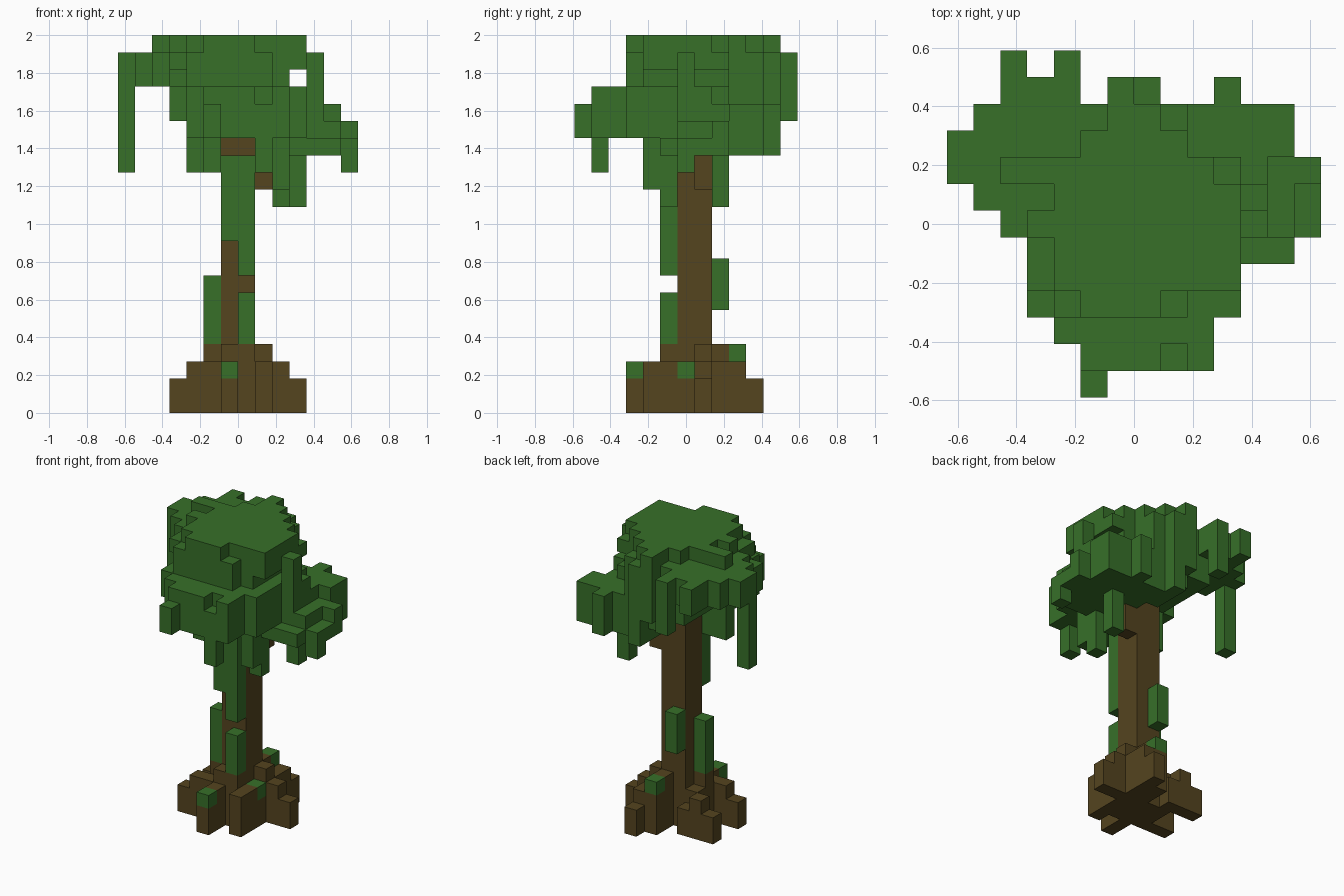
import bpy, bmesh, math
from mathutils import Vector

if "Cube" in bpy.data.objects:
    bpy.data.objects.remove(bpy.data.objects["Cube"])

UNIT = 2 / 22                      # edge of one cube
HALF_X, HALF_Y = 7, 6.5            # grid centre


def material(name, rgb):
    m = bpy.data.materials.new(name)
    m.diffuse_color = (*rgb, 1)
    m.use_nodes = True
    m.node_tree.nodes["Principled BSDF"].inputs["Base Color"].default_value = m.diffuse_color
    return m


leaf_green = material("leaf green", (0.038, 0.160, 0.022))
bark_brown = material("bark brown", (0.089, 0.058, 0.0135))

# Each block: first and last cell in x, y and z
trunk = [(6, 7, 6, 7, 0, 15), (8, 8, 7, 7, 13, 14)]

roots = [
    (8, 8, 7, 7, 0, 3), (9, 9, 7, 7, 0, 2), (10, 10, 7, 7, 0, 1),    # right
    (8, 8, 6, 6, 0, 1),
    (5, 5, 6, 6, 0, 3), (4, 5, 5, 5, 0, 2), (3, 3, 5, 5, 0, 1),      # left
    (5, 5, 7, 7, 0, 2), (5, 5, 8, 8, 0, 1), (4, 4, 8, 8, 0, 2),
    (3, 3, 8, 8, 0, 1),
    (6, 7, 5, 5, 0, 3), (6, 6, 4, 4, 0, 2), (6, 6, 3, 3, 0, 1),      # front
    (8, 8, 4, 5, 0, 2),
    (7, 7, 8, 8, 0, 3), (7, 7, 9, 9, 0, 2), (8, 8, 8, 9, 0, 2),      # back
    (8, 8, 10, 10, 0, 1),
]

moss = [
    (6, 6, 3, 3, 2, 2), (8, 8, 6, 6, 2, 2), (7, 7, 9, 9, 3, 3),      # root caps
    (7, 7, 5, 5, 4, 6), (5, 5, 6, 6, 4, 7), (6, 6, 8, 8, 6, 8),      # trunk strips
    (7, 7, 5, 5, 8, 14), (6, 6, 5, 5, 10, 14),
]

hanging_vines = [
    (9, 9, 5, 5, 12, 15), (9, 9, 4, 4, 13, 15), (10, 10, 8, 8, 12, 15),
    (13, 13, 6, 6, 14, 15), (8, 8, 1, 1, 14, 16), (0, 0, 8, 8, 14, 20),
    (4, 5, 5, 5, 14, 15), (5, 5, 4, 4, 14, 15), (11, 11, 6, 6, 15, 20),
]

lower_canopy = [
    (4, 9, 2, 5, 16, 18), (5, 7, 1, 1, 16, 18), (8, 8, 1, 1, 16, 17),
    (9, 9, 1, 1, 16, 18), (5, 5, 0, 0, 16, 17), (3, 3, 3, 5, 17, 18),
    (4, 8, 6, 10, 17, 18), (6, 8, 6, 10, 16, 16), (9, 10, 5, 8, 16, 18),
    (8, 10, 5, 8, 15, 15), (10, 10, 3, 4, 16, 18),
    (7, 10, 9, 10, 15, 17), (11, 12, 9, 10, 15, 17), (11, 11, 8, 8, 15, 17),
    (11, 12, 5, 5, 15, 15), (11, 12, 7, 7, 15, 16), (12, 12, 6, 6, 15, 16),
    (12, 13, 8, 8, 15, 16), (13, 13, 7, 7, 15, 15), (11, 11, 7, 7, 17, 18),
    (10, 10, 11, 11, 15, 17), (7, 7, 11, 11, 15, 20),
]

upper_canopy = [
    (4, 10, 4, 7, 21, 21), (2, 9, 8, 8, 21, 21), (3, 3, 6, 6, 21, 21),
    (5, 7, 3, 3, 20, 21), (8, 8, 3, 3, 19, 20), (5, 8, 9, 9, 20, 21),
    (6, 7, 10, 10, 20, 21), (5, 8, 10, 10, 19, 20), (6, 6, 11, 11, 17, 21),
    (4, 10, 4, 8, 20, 20), (4, 4, 3, 3, 20, 20), (3, 3, 4, 8, 20, 20),
    (1, 4, 7, 10, 19, 20), (0, 0, 9, 9, 19, 20), (2, 2, 6, 6, 19, 20),
    (4, 9, 4, 8, 19, 19), (4, 7, 3, 3, 19, 19), (4, 8, 9, 9, 19, 19),
    (2, 4, 11, 11, 19, 20), (2, 2, 12, 12, 19, 20), (4, 4, 12, 12, 17, 20),
]

parts = [
    ("upper_canopy", upper_canopy, leaf_green),
    ("lower_canopy", lower_canopy, leaf_green),
    ("hanging_vines", hanging_vines, leaf_green),
    ("roots", roots, bark_brown),
    ("moss", moss, leaf_green),
    ("trunk", trunk, bark_brown),
]

# Fill the grid; later parts win where blocks overlap
cells = {}
for name, blocks, mat in parts:
    for x0, x1, y0, y1, z0, z1 in blocks:
        for x in range(x0, x1 + 1):
            for y in range(y0, y1 + 1):
                for z in range(z0, z1 + 1):
                    cells[x, y, z] = name


def build(name, mat):
    """Skin of one part: only cube sides that touch no other cube."""
    bm = bmesh.new()
    for cell, owner in cells.items():
        if owner != name:
            continue
        centre = Vector(cell) + Vector((0.5 - HALF_X, 0.5 - HALF_Y, 0.5))
        for axis in range(3):
            for sign in (-1, 1):
                n = Vector((0, 0, 0))
                n[axis] = sign
                if tuple(int(c + d) for c, d in zip(cell, n)) in cells:
                    continue
                u = Vector((0, 0, 0))
                u[(axis + 1) % 3] = 0.5
                v = n.cross(u)
                mid = centre + n * 0.5
                corners = (mid - u - v, mid + u - v, mid + u + v, mid - u + v)
                bm.faces.new([bm.verts.new(c * UNIT) for c in corners])
    bmesh.ops.remove_doubles(bm, verts=bm.verts, dist=1e-4)
    bmesh.ops.dissolve_limit(bm, angle_limit=math.radians(1),
                             verts=bm.verts, edges=bm.edges)
    mesh = bpy.data.meshes.new(name)
    bm.to_mesh(mesh)
    bm.free()
    mesh.materials.append(mat)
    bpy.context.collection.objects.link(bpy.data.objects.new(name, mesh))


for name, blocks, mat in parts:
    build(name, mat)
